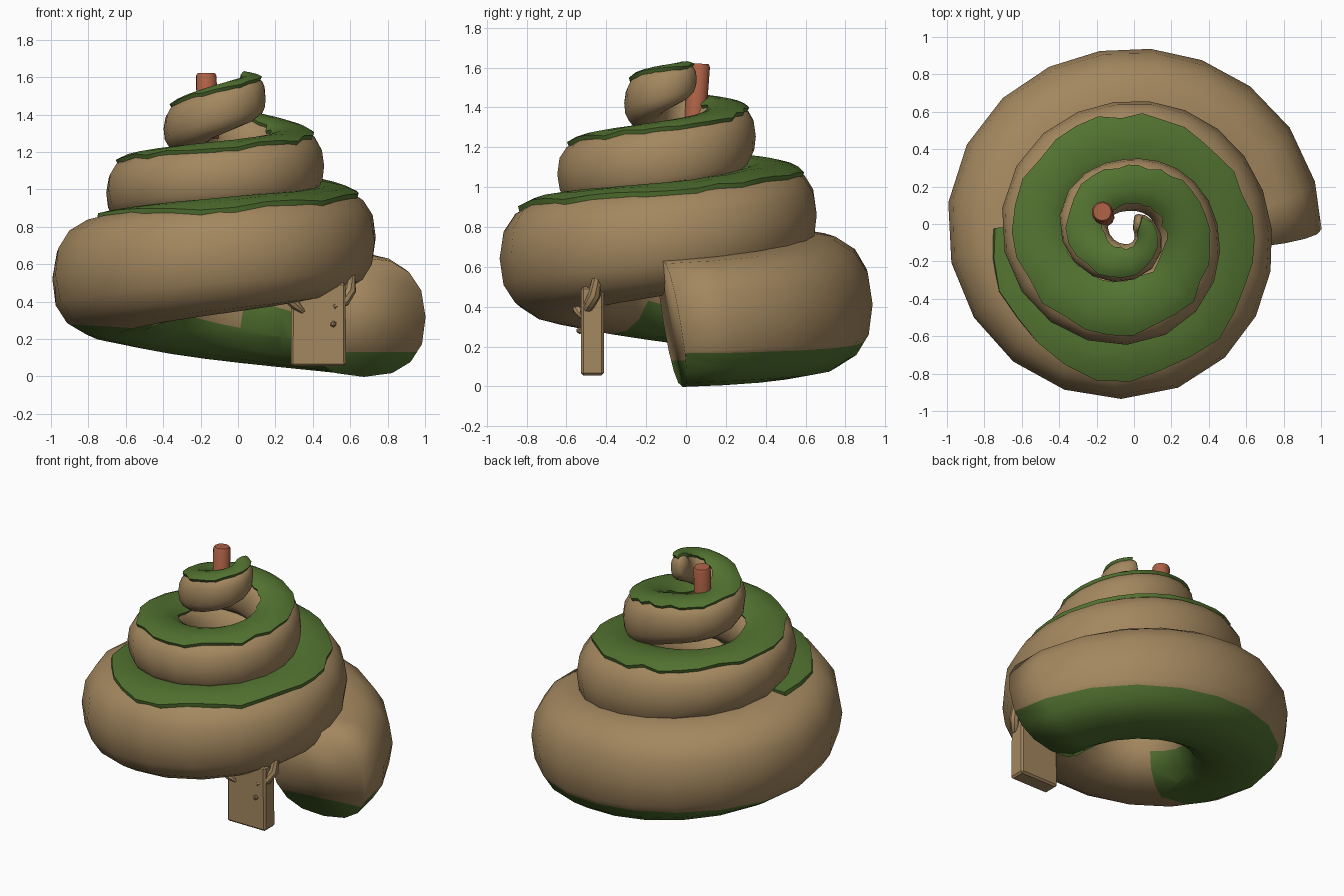
import bpy, bmesh, math, random
from mathutils import Vector

random.seed(4)
if "Cube" in bpy.data.objects:
    bpy.data.objects.remove(bpy.data.objects["Cube"])


def material(name, rgb):
    mat = bpy.data.materials.new(name)
    mat.use_nodes = True
    mat.diffuse_color = (*rgb, 1)
    mat.node_tree.nodes["Principled BSDF"].inputs["Base Color"].default_value = (*rgb, 1)
    return mat


shell_brown = material("shell brown", (0.37, 0.245, 0.115))
moss_green = material("moss green", (0.085, 0.17, 0.03))
chimney_red = material("chimney red", (0.42, 0.12, 0.06))


def finish(bm, name, mats, angle=40):
    bmesh.ops.recalc_face_normals(bm, faces=bm.faces)
    mesh = bpy.data.meshes.new(name)
    bm.to_mesh(mesh)
    bm.free()
    for mat in mats:
        mesh.materials.append(mat)
    obj = bpy.data.objects.new(name, mesh)
    bpy.context.collection.objects.link(obj)
    bpy.ops.object.select_all(action='DESELECT')
    obj.select_set(True)
    bpy.context.view_layer.objects.active = obj
    bpy.ops.object.shade_smooth_by_angle(angle=math.radians(angle))
    return obj


# Spiral, one row per quarter turn: outer reach, height, half width, half height
QUARTERS = [
    (1.0, .32, .33, .32), (.94, .42, .34, .34), (1.0, .53, .34, .315),
    (.93, .65, .31, .295), (.73, .75, .28, .265), (.66, .87, .24, .235),
    (.71, .99, .19, .18), (.64, 1.07, .19, .18), (.44, 1.15, .16, .18),
    (.35, 1.26, .14, .15), (.4, 1.33, .13, .13), (.29, 1.455, .095, .115),
    (.08, 1.54, .055, .075), (.045, 1.57, .035, .04)]


def sample(deg):
    """Smoothly interpolated spiral row at an angle."""
    last = len(QUARTERS) - 1
    i = min(max(int(deg // 90), 0), last - 1)
    t = deg / 90 - i
    p, q, r, s = (Vector(QUARTERS[min(max(i + k, 0), last)]) for k in (-1, 0, 1, 2))
    return q + (r - p) * t / 2 + (p - q * 2.5 + r * 2 - s / 2) * t * t \
        + (q * 3 - p - r * 3 + s) * t ** 3 / 2


def centre(deg):
    reach, z, a, b = sample(deg)
    th = math.radians(deg)
    return Vector(((reach - a) * math.cos(th), (reach - a) * math.sin(th), z))


def surface(deg, section, offset=0.0):
    """Point on the tube; section 0 is outward, 90 is up."""
    a, b = sample(deg)[2:]
    tangent = centre(deg + 3) - centre(deg - 3)
    tangent.z = 0
    tangent.normalize()
    outward = Vector((tangent.y, -tangent.x, 0))
    if deg < 0:  # the mouth is turned a little outward
        outward += tangent * .22
    up = Vector((0, 0, 1)) - tangent * 0.17
    c, s = math.cos(math.radians(section)), math.sin(math.radians(section))
    u = math.copysign(abs(c) ** 0.83, c) * (a + offset)
    v = math.copysign(abs(s) ** 0.83, s) * (b + offset)
    return centre(deg) + outward * u + up * v


def paint_below(bm, faces, point, normal):
    """Cut faces along a plane and give the lower pieces the moss material."""
    geom = set(faces)
    for face in faces:
        geom.update(face.edges, face.verts)
    cut = bmesh.ops.bisect_plane(bm, geom=list(geom), plane_co=point, plane_no=normal)
    for item in cut["geom"]:
        if isinstance(item, bmesh.types.BMFace):
            if (item.calc_center_median() - Vector(point)).dot(Vector(normal)) < 0:
                item.material_index = 1


# Coiled shell with a mossy underside on its lowest turn
SIDES = 16
angles = [-6 + 18 * i for i in range(63)]
bm = bmesh.new()
rings = [[bm.verts.new(surface(d, 360 * k / SIDES)) for k in range(SIDES)] for d in angles]
lowest_turn = []
for d, lower, upper in zip(angles, rings, rings[1:]):
    inner_edge = 8 if d < 75 else 9
    for k in range(SIDES):
        n = (k + 1) % SIDES
        face = bm.faces.new((lower[k], lower[n], upper[n], upper[k]))
        if d < 235 and k >= SIDES / 2:
            lowest_turn.append(face)
            face.material_index = int(inner_edge <= k <= 11 and d < 200)
bm.faces.new(rings[-1])
mouth = bm.faces.new(rings[0])
paint_below(bm, [mouth], (0, 0, .13), (0, 0, 1))
paint_below(bm, lowest_turn, (0, 0, .225), (.06, 0, 1))
finish(bm, "coiled_shell", [shell_brown, moss_green], 120)

# Raised ragged moss strip along the top of the coil
bm = bmesh.new()
rows = []
for i in range(76):
    d = 186 + 12 * i
    grow = min(1, (d - 182) / 75)
    outer = 82 - 27 * grow + random.uniform(-6, 6) * grow
    inner = 87 + 44 * grow + random.uniform(-6, 6) * grow
    row = [surface(d, outer - 4, -.02)]
    for k in range(6):
        row.append(surface(d, outer + (inner - outer) * k / 5, .016))
    row.append(surface(d, inner + 4, -.02))
    rows.append([bm.verts.new(p) for p in row])
for lower, upper in zip(rows, rows[1:]):
    for k in range(len(lower) - 1):
        bm.faces.new((lower[k], lower[k + 1], upper[k + 1], upper[k]))
bm.faces.new(rows[0])
bm.faces.new(rows[-1])
finish(bm, "moss_strip", [moss_green])


def tube(name, points, radii, mat, sides=12):
    """Capped tube through points."""
    bm = bmesh.new()
    loops = []
    pts = [Vector(p) for p in points]
    for i, (p, rad) in enumerate(zip(pts, radii)):
        along = pts[min(i + 1, len(pts) - 1)] - pts[max(i - 1, 0)]
        turn = along.to_track_quat('Z', 'Y')
        loops.append([bm.verts.new(p + turn @ Vector((
            rad * math.cos(math.tau * k / sides), rad * math.sin(math.tau * k / sides), 0)))
            for k in range(sides)])
    for lower, upper in zip(loops, loops[1:]):
        for k in range(sides):
            n = (k + 1) % sides
            bm.faces.new((lower[k], lower[n], upper[n], upper[k]))
    bm.faces.new(loops[0])
    bm.faces.new(loops[-1])
    return finish(bm, name, [mat])


# Chimney
tube("chimney", [(-.16, .04, 1.27), (-.17, .065, 1.605), (-.17, .066, 1.62)],
     [.056, .056, .048], chimney_red)

# Door slab
bm = bmesh.new()
bmesh.ops.create_cube(bm, size=1)
for v in bm.verts:
    top = v.co.z > 0
    v.co = Vector((.43 + v.co.x * (.29 if top else .295), -.47 + v.co.y * .115,
                   .5 if top else .055))
bmesh.ops.bevel(bm, geom=bm.edges[:], offset=.012, segments=1, affect='EDGES')
finish(bm, "door", [shell_brown], 30)

# Branch brackets that hold the door
tube("left_branch", [(.51, -.52, .37), (.57, -.49, .4), (.6, -.46, .46), (.605, -.445, .56)],
     [.015, .028, .032, .022], shell_brown, 8)
tube("right_branch", [(.35, -.52, .345), (.31, -.54, .38), (.25, -.55, .43)],
     [.012, .026, .024], shell_brown, 8)

# Door knob
bm = bmesh.new()
bmesh.ops.create_icosphere(bm, subdivisions=1, radius=.018)
bmesh.ops.translate(bm, verts=bm.verts, vec=(.51, -.533, .28))
finish(bm, "door_knob", [shell_brown], 30)
